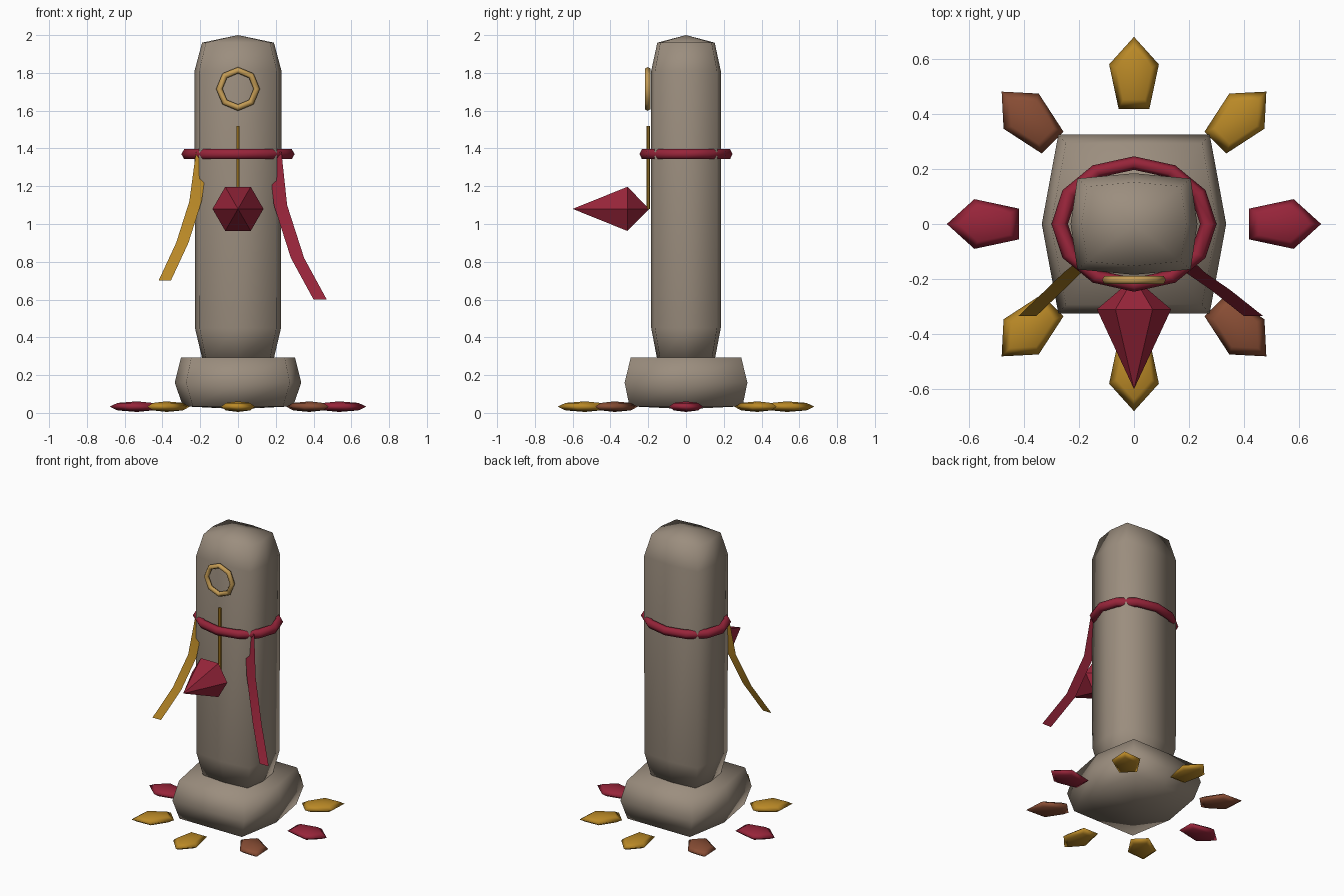
import bpy
import bmesh
from math import pi, cos, sin
from mathutils import Matrix, Vector

cube = bpy.data.objects.get("Cube")
if cube:
    bpy.data.objects.remove(cube, do_unlink=True)


def material(name, rgb):
    mat = bpy.data.materials.new(name)
    mat.use_nodes = True
    mat.diffuse_color = (*rgb, 1)
    mat.node_tree.nodes["Principled BSDF"].inputs["Base Color"].default_value = (*rgb, 1)
    return mat


stone = material("warm_stone", (0.33, 0.27, 0.21))
red = material("crimson", (0.31, 0.018, 0.042))
gold = material("ochre_gold", (0.49, 0.25, 0.02))
brown = material("rust_brown", (0.25, 0.075, 0.035))
brass = material("pale_brass", (0.55, 0.33, 0.09))


def finish(name, bm, mat, smooth=True, fix_normals=True):
    if fix_normals:
        bmesh.ops.recalc_face_normals(bm, faces=bm.faces)
    for face in bm.faces:
        face.smooth = smooth
    mesh = bpy.data.meshes.new(name)
    bm.to_mesh(mesh)
    bm.free()
    mesh.materials.append(mat)
    obj = bpy.data.objects.new(name, mesh)
    bpy.context.collection.objects.link(obj)
    return obj


def bridge(bm, a, b, closed=True):
    n = len(a)
    for i in range(n if closed else n - 1):
        j = (i + 1) % n
        bm.faces.new((a[i], a[j], b[j], b[i]))


def stone_block(name, corner, mid, levels, bottom, top):
    """Eight-sided loft with bulging sides and a pole at each end."""
    bm = bmesh.new()
    (cx, cy), (mx, my) = corner, mid
    outline = [(mx, 0), (cx, cy), (0, my), (-cx, cy),
               (-mx, 0), (-cx, -cy), (0, -my), (cx, -cy)]
    rings = [[bm.verts.new((x * sx, y * sy, z)) for x, y in outline]
             for z, sx, sy in levels]
    for a, b in zip(rings, rings[1:]):
        bridge(bm, a, b)
    for ring, z in ((rings[0], bottom), (rings[-1], top)):
        pole = bm.verts.new((0, 0, z))
        for i in range(8):
            bm.faces.new((ring[i], ring[(i + 1) % 8], pole))
    return finish(name, bm, stone)


def torus(name, mat, major, minor, segments, sides, matrix):
    bm = bmesh.new()
    rings = []
    for i in range(segments):
        a = 2 * pi * i / segments
        rings.append([bm.verts.new(((major + minor * cos(t)) * cos(a),
                                    (major + minor * cos(t)) * sin(a),
                                    minor * sin(t)))
                      for t in (2 * pi * k / sides for k in range(sides))])
    for i in range(segments):
        bridge(bm, rings[i], rings[(i + 1) % segments])
    bm.transform(matrix)
    return finish(name, bm, mat)


def ribbon(name, mat, width, path):
    """Thin sheet hanging along a path, its width running along x."""
    bm = bmesh.new()
    half = Vector((width / 2, 0, 0))
    left = [bm.verts.new(Vector(p) - half) for p in path]
    right = [bm.verts.new(Vector(p) + half) for p in path]
    bridge(bm, left, right, closed=False)
    return finish(name, bm, mat, fix_normals=False)


# Standing stone and its plinth
stone_block("pillar", (0.21, 0.17), (0.235, 0.19),
            [(0.28, 0.8, 0.8), (0.45, 0.97, 0.97), (1.81, 0.98, 0.97),
             (1.96, 0.81, 0.8)], 0.26, 2.0)
stone_block("plinth", (0.275, 0.325), (0.335, 0.325),
            [(0.035, 0.87, 0.92), (0.16, 1, 1), (0.293, 0.9, 0.9)], 0.02, 0.295)

# Rope around the pillar
torus("rope_band", red, 0.27, 0.03, 12, 6,
      Matrix.Translation((0, 0, 1.37)) @ Matrix.Diagonal((1, 0.82, 1, 1)))

# Ring emblem and rod on the front
torus("ring_emblem", brass, 0.099, 0.017, 8, 6,
      Matrix.Translation((0, -0.203, 1.715)) @ Matrix.Rotation(pi / 2, 4, 'X'))
bm = bmesh.new()
bmesh.ops.create_cone(bm, cap_ends=True, segments=6, radius1=0.01, radius2=0.01,
                      depth=0.44, matrix=Matrix.Translation((0, -0.2, 1.3)))
finish("hanging_rod", bm, gold, smooth=False)

# Six-sided pendant, pointed forward and back
bm = bmesh.new()
rim = [bm.verts.new((0.135 * cos(i * pi / 3), -0.31, 1.08 + 0.135 * sin(i * pi / 3)))
       for i in range(6)]
for y in (-0.6, -0.195):
    tip = bm.verts.new((0, y, 1.08))
    for i in range(6):
        bm.faces.new((rim[i], rim[(i + 1) % 6], tip))
finish("pendant", bm, red, smooth=False)

# Ribbons hanging from the rope
ribbon("right_ribbon", gold, 0.065,
       [(-0.19, -0.15, 1.38), (-0.225, -0.178, 1.12),
        (-0.295, -0.246, 0.9), (-0.388, -0.335, 0.7)])
ribbon("left_ribbon", red, 0.07,
       [(0.195, -0.15, 1.38), (0.225, -0.178, 1.1),
        (0.315, -0.24, 0.82), (0.435, -0.335, 0.6)])

# Ring of eight petals on the ground
petal_colours = [red, gold, gold, brown]
for k in range(8):
    bm = bmesh.new()
    bmesh.ops.create_uvsphere(bm, u_segments=5, v_segments=4, radius=1)
    reach = max(bm.verts, key=lambda v: v.co.xy.length).co
    turn = Matrix.Rotation(-Vector((reach.x, reach.y, 0)).to_2d().angle_signed(Vector((1, 0))) * -1, 4, 'Z')
    bm.transform(turn)
    # keep a vertex pointing outward along +x
    if max(v.co.x for v in bm.verts) < 0.99:
        bm.transform(turn.inverted() @ turn.inverted())
    bm.transform(Matrix.Rotation(k * pi / 4, 4, 'Z')
                 @ Matrix.Translation((0.535, 0, 0.033))
                 @ Matrix.Diagonal((0.145, 0.095, 0.028, 1)))
    finish(f"petal_{k + 1}", bm, petal_colours[k % 4])
